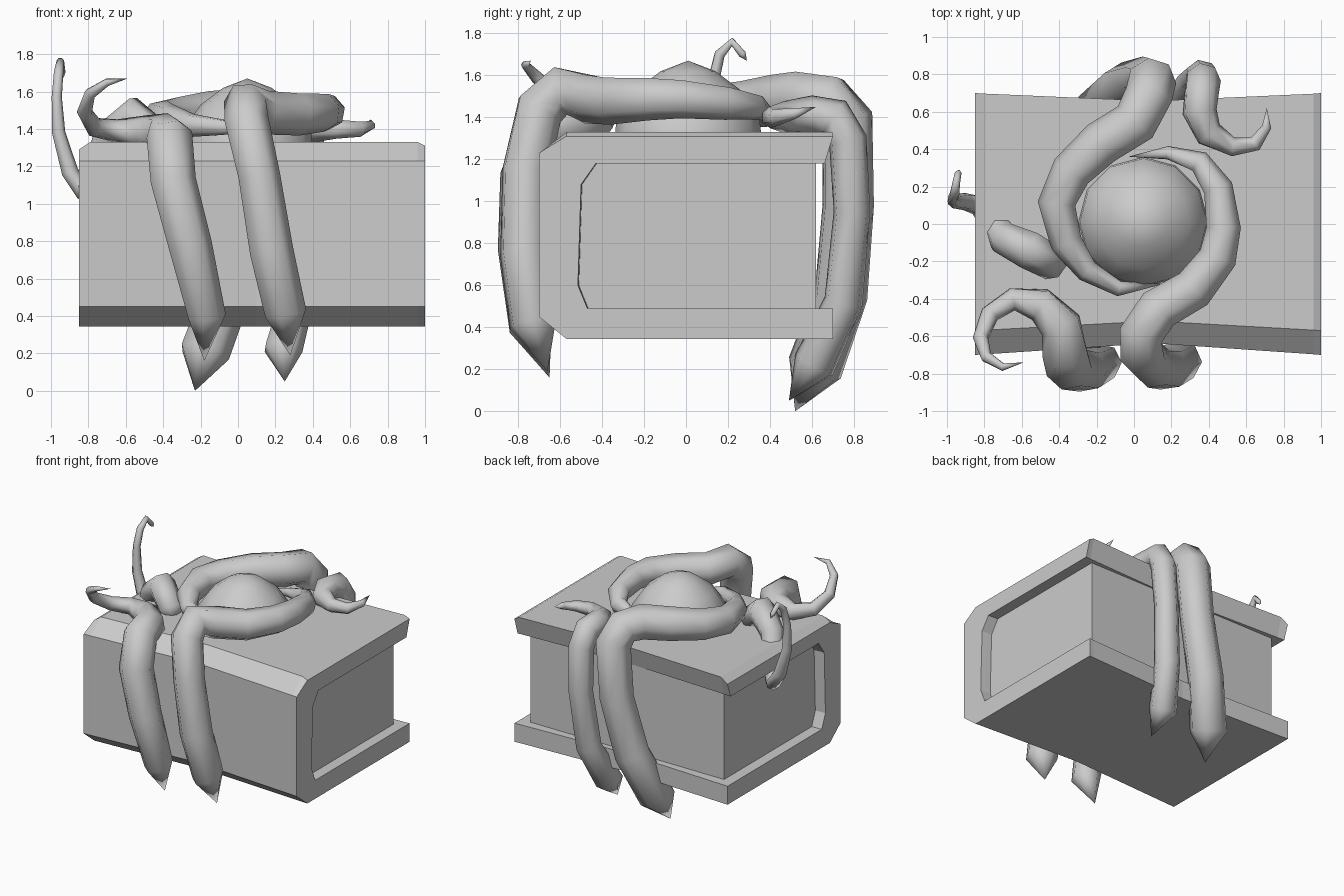
import bpy, bmesh, math
from mathutils import Vector

grey = bpy.data.materials.new("plain grey")
grey.diffuse_color = (0.6, 0.6, 0.6, 1)


def finish(name, bm, angle=None):
    bmesh.ops.recalc_face_normals(bm, faces=bm.faces)
    me = bpy.data.meshes.new(name)
    bm.to_mesh(me)
    bm.free()
    me.materials.append(grey)
    ob = bpy.data.objects.new(name, me)
    bpy.context.collection.objects.link(ob)
    if angle:
        bpy.ops.object.select_all(action='DESELECT')
        ob.select_set(True)
        bpy.context.view_layer.objects.active = ob
        bpy.ops.object.shade_smooth_by_angle(angle=math.radians(angle))
    return ob


def loft(bm, rings):
    """Skin a list of equally long vertex rings."""
    for a, b in zip(rings, rings[1:]):
        n = len(a)
        for i in range(n):
            bm.faces.new((a[i], a[(i + 1) % n], b[(i + 1) % n], b[i]))


def tentacle(name, pts, sides=7):
    """Tapered tube through (x, y, z, radius) points with pointed ends."""
    bm = bmesh.new()
    P = [Vector(p[:3]) for p in pts]
    rings, side = [], None
    for i in range(1, len(P) - 1):
        t = ((P[i + 1] - P[i]).normalized() + (P[i] - P[i - 1]).normalized()).normalized()
        if side is None:
            side = t.orthogonal()
        side = (side - t * side.dot(t)).normalized()
        up = t.cross(side)
        r = pts[i][3] * 1.05
        rings.append([bm.verts.new(P[i] + r * (math.cos(a) * side + math.sin(a) * up))
                      for a in (2 * math.pi * k / sides for k in range(sides))])
    loft(bm, rings)
    for tip, ring in ((P[0], rings[0]), (P[-1], rings[-1])):
        v = bm.verts.new(tip)
        for k in range(sides):
            bm.faces.new((v, ring[k], ring[(k + 1) % sides]))
    return finish(name, bm, 75)


# Chest shell: C-shaped side profile, pinched at mid length
profile = [(0.70, 1.33), (-0.57, 1.33), (-0.70, 1.23), (-0.70, 0.45),
           (-0.57, 0.345), (0.70, 0.345), (0.70, 0.49), (-0.47, 0.49),
           (-0.515, 0.60), (-0.50, 1.08), (-0.43, 1.18), (0.66, 1.18)]
# (x, front scale, back scale, top)
sections = [(-0.85, 1, 1, 1.29), (-0.79, 0.995, 0.995, 1.33), (0.1, 0.91, 0.94, 1.33),
            (0.96, 0.995, 0.995, 1.33), (1.0, 1, 1, 1.31)]
bm = bmesh.new()
rings = [[bm.verts.new((x, y * (f if y < 0 else b), min(z, top))) for y, z in profile]
         for x, f, b, top in sections]
loft(bm, rings)
bm.faces.new(rings[0])
bm.faces.new(rings[-1])
finish("chest_shell", bm)

# Recessed chest body
bm = bmesh.new()
bmesh.ops.create_cube(bm, size=1)
for v in bm.verts:
    v.co = (0.075 + v.co.x * 1.68, v.co.y * 1.18 + 0.03, 0.825 + v.co.z * 0.85)
finish("chest_body", bm)

# Slightly pointed dome on the lid
bm = bmesh.new()
rings = [[bm.verts.new((0.05 + r * math.cos(a), 0.01 + r * math.sin(a), z))
          for a in (math.pi * k / 6 for k in range(12))]
         for r, z in ((0.35, 1.30), (0.34, 1.40), (0.25, 1.53), (0.13, 1.62))]
loft(bm, rings)
peak = bm.verts.new((0.05, 0.01, 1.67))
for k in range(12):
    bm.faces.new((peak, rings[-1][k], rings[-1][(k + 1) % 12]))
finish("lid_dome", bm, 60)

# Tentacle round the right of the dome, hanging over the front
tentacle("front_right_tentacle", [
    (-0.03, 0.36, 1.40, 0), (0.18, 0.38, 1.42, .035), (0.35, 0.33, 1.45, .06),
    (0.45, 0.19, 1.47, .078), (0.48, -0.02, 1.49, .09), (0.45, -0.18, 1.49, .1),
    (0.32, -0.35, 1.48, .11), (0.13, -0.46, 1.49, .115), (0.04, -0.59, 1.53, .115),
    (0.045, -0.70, 1.44, .115), (0.11, -0.765, 1.15, .11), (0.175, -0.77, 0.75, .115),
    (0.25, -0.73, 0.42, .11), (0.28, -0.66, 0.19, 0)])

# Tentacle round the left of the dome, hanging over the back
tentacle("back_left_tentacle", [
    (0.16, -0.32, 1.39, 0), (-0.08, -0.345, 1.41, .04), (-0.25, -0.25, 1.42, .06),
    (-0.36, -0.10, 1.44, .085), (-0.41, 0.11, 1.45, .1), (-0.33, 0.28, 1.46, .11),
    (-0.17, 0.43, 1.48, .12), (0.01, 0.54, 1.49, .125), (0.08, 0.68, 1.48, .125),
    (0.095, 0.765, 1.38, .125), (0.06, 0.77, 0.98, .12), (-0.05, 0.735, 0.55, .125),
    (-0.18, 0.61, 0.20, .13), (-0.23, 0.52, 0.0, 0)])

# Front left tentacle with a raised curling tip
tentacle("front_left_tentacle", [
    (-0.59, -0.74, 1.67, 0), (-0.70, -0.765, 1.65, .02), (-0.79, -0.71, 1.59, .03),
    (-0.82, -0.61, 1.49, .04), (-0.77, -0.48, 1.41, .05), (-0.65, -0.40, 1.39, .06),
    (-0.50, -0.43, 1.38, .09), (-0.39, -0.54, 1.37, .11), (-0.365, -0.69, 1.35, .12),
    (-0.35, -0.765, 1.12, .12), (-0.26, -0.78, 0.78, .115), (-0.17, -0.74, 0.40, .10),
    (-0.18, -0.65, 0.16, 0)])

# Back right tentacle with a small curl on the lid
tentacle("back_right_tentacle", [
    (0.71, 0.62, 1.45, 0), (0.71, 0.52, 1.42, .025), (0.65, 0.43, 1.40, .04),
    (0.53, 0.41, 1.40, .05), (0.40, 0.48, 1.40, .075), (0.35, 0.60, 1.41, .09),
    (0.36, 0.71, 1.40, .09), (0.37, 0.77, 1.29, .09), (0.36, 0.79, 0.95, .085),
    (0.32, 0.75, 0.52, .09), (0.24, 0.61, 0.22, .10), (0.25, 0.49, 0.05, 0)])

# Small tentacle diving through the lid and curling up at the left side
tentacle("left_tentacle", [
    (-0.38, -0.24, 1.26, 0), (-0.43, -0.21, 1.35, .09), (-0.56, -0.14, 1.47, .1),
    (-0.69, -0.08, 1.36, .085), (-0.76, 0.02, 1.15, .07), (-0.83, 0.10, 1.07, .055),
    (-0.90, 0.12, 1.17, .045), (-0.96, 0.12, 1.38, .035), (-0.97, 0.13, 1.57, .027),
    (-0.96, 0.16, 1.70, .025), (-0.95, 0.22, 1.76, .02), (-0.94, 0.27, 1.70, .018),
    (-0.935, 0.29, 1.67, 0)])
